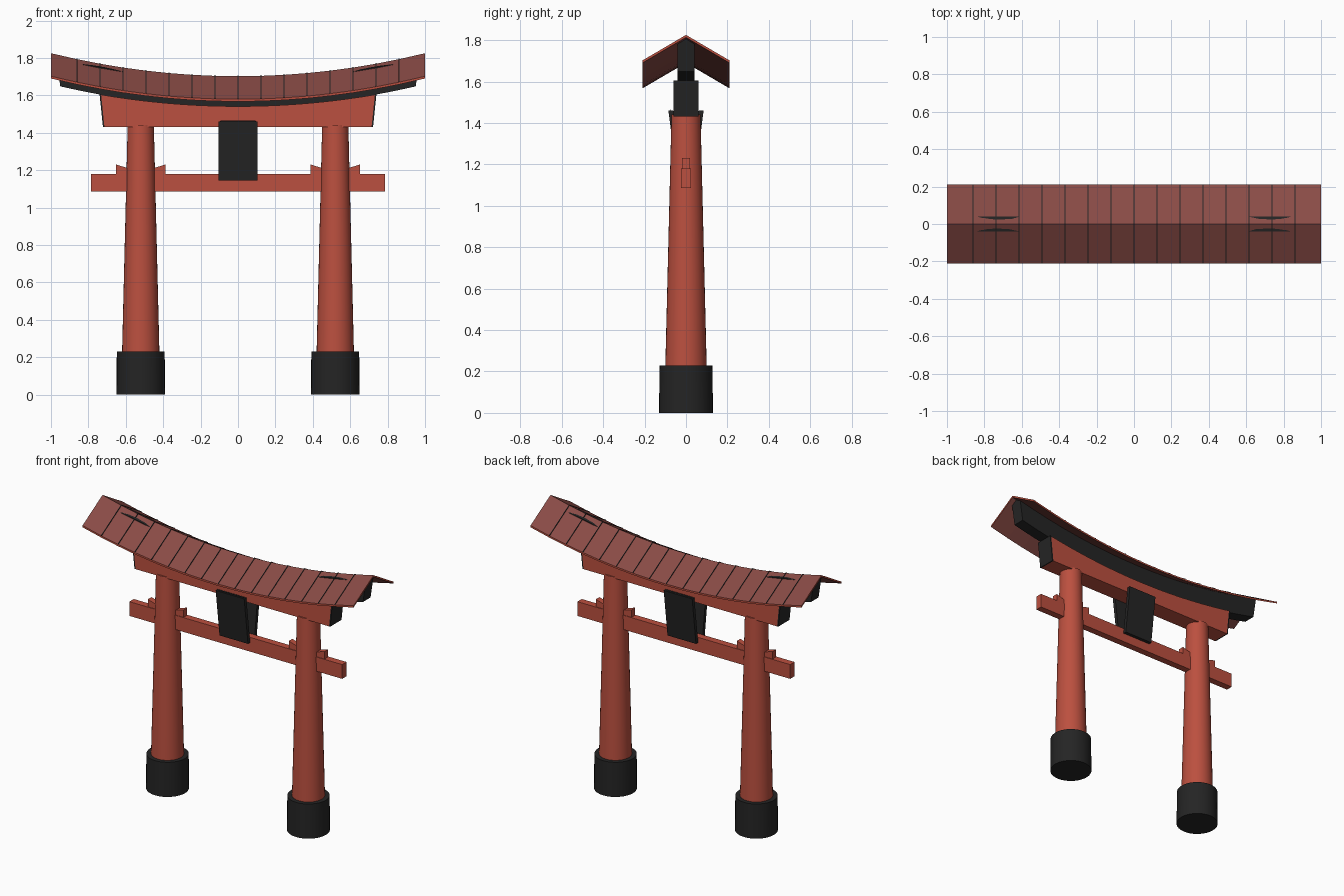
import bpy, bmesh
from mathutils import Vector

cube = bpy.data.objects.get("Cube")
if cube:
    bpy.data.objects.remove(cube, do_unlink=True)


def material(name, r, g, b):
    m = bpy.data.materials.new(name)
    m.use_nodes = True
    m.diffuse_color = (r, g, b, 1)
    bsdf = m.node_tree.nodes["Principled BSDF"]
    bsdf.inputs["Base Color"].default_value = (r, g, b, 1)
    bsdf.inputs["Roughness"].default_value = 0.8
    return m


RED = material("vermilion paint", 0.50, 0.08, 0.05)
BLACK = material("black lacquer", 0.018, 0.018, 0.018)
ROOF = material("brown red roofing", 0.25, 0.07, 0.06)
PALE = material("pale plaque", 0.50, 0.50, 0.46)


def finish(name, bm, mats, rule=None):
    """Turn a bmesh into an object; rule picks a material index per face."""
    bmesh.ops.recalc_face_normals(bm, faces=bm.faces)
    if rule:
        for f in bm.faces:
            f.material_index = rule(f)
    mesh = bpy.data.meshes.new(name)
    bm.to_mesh(mesh)
    bm.free()
    for m in mats:
        mesh.materials.append(m)
    ob = bpy.data.objects.new(name, mesh)
    bpy.context.collection.objects.link(ob)
    return ob


def loft(name, rings, mats, rule=None):
    """Skin equal-length rings of points and cap both ends."""
    bm = bmesh.new()
    rows = [[bm.verts.new(p) for p in ring] for ring in rings]
    n = len(rows[0])
    for a, b in zip(rows, rows[1:]):
        for j in range(n):
            k = (j + 1) % n
            bm.faces.new((a[j], a[k], b[k], b[j]))
    bm.faces.new(rows[0])
    bm.faces.new(rows[-1])
    return finish(name, bm, mats, rule)


def box(name, x0, x1, y0, y1, z0, z1, mat):
    ring = lambda x: [(x, y0, z0), (x, y1, z0), (x, y1, z1), (x, y0, z1)]
    return loft(name, [ring(x0), ring(x1)], [mat])


def column(name, x, r0, r1, z0, z1, mat):
    bm = bmesh.new()
    bmesh.ops.create_cone(bm, cap_ends=True, segments=32, radius1=r0,
                          radius2=r1, depth=z1 - z0)
    bmesh.ops.translate(bm, verts=bm.verts, vec=(x, 0, (z0 + z1) / 2))
    ob = finish(name, bm, [mat])
    bpy.context.view_layer.objects.active = ob
    ob.select_set(True)
    bpy.ops.object.shade_smooth_by_angle()
    ob.select_set(False)


def ridge(x):
    return 1.702 + 0.123 * x * x


def beam_bottom(x):
    return 1.538 + 0.122 * x * x


SLOPE, EAVE, THICK = 0.586, 0.21, 0.012


# Roof: thin bent chevron with red rims
def chevron(x, top, thick, half):
    z, d = ridge(x) + top, SLOPE * half
    return [(x, 0, z), (x, half, z - d), (x, half, z - d - thick),
            (x, 0, z - thick), (x, -half, z - d - thick), (x, -half, z - d)]


seams = [0.123 * k for k in range(-7, 8)]
loft("roof", [chevron(x, 0, THICK, EAVE) for x in [-1] + seams + [1]],
     [ROOF, RED], lambda f: int(abs(f.normal.z) < 0.3))

# Dark seams between the roof panels
for i, x in enumerate(seams):
    w = 0.002
    ring = chevron(x, 0.004, 0.006, EAVE)
    loft(f"roof_seam_{i + 1}",
         [[(x + s, y, z) for _, y, z in ring] for s in (-w, w)], [BLACK])


# Black top beam, filling the space under the roof
def top_beam_ring(x):
    h = 0.04
    zr = ridge(x) - 0.008
    bump = 0.015 * max(0, 1 - ((abs(x) - 0.73) / 0.18) ** 2)
    zs = zr - SLOPE * h + bump
    zb = beam_bottom(x)
    lean = 0.02 * (x / 0.95) ** 5
    return [(x, -h, zb), (x, h, zb), (x + lean, h, zs),
            (x + lean, 0, zr), (x + lean, -h, zs)]


loft("top_beam", [top_beam_ring(0.95 * k / 20) for k in range(-20, 21)], [BLACK])


# Red main beam with curved top, leaning ends and black end caps
def main_beam_ring(x):
    h, zt = 0.06, beam_bottom(x) + 0.003
    lean = 0.018 * x / 0.72
    return [(x, -h, 1.43), (x, h, 1.43), (x + lean, h, zt), (x + lean, -h, zt)]


stations = [0.714 * k / 12 for k in range(-12, 13)]
loft("main_beam", [main_beam_ring(x) for x in [-0.722] + stations + [0.722]],
     [RED, BLACK], lambda f: int(abs(f.calc_center_median().x) > 0.716))

# Lower tie beam
box("tie_beam", -0.785, 0.785, -0.023, 0.023, 1.085, 1.18, RED)

# Pillars, footings and wedges
for side, s in (("left", 1), ("right", -1)):
    px = 0.52 * s
    column(f"{side}_footing", px, 0.13, 0.128, 0, 0.23, BLACK)
    column(f"{side}_pillar", px, 0.10, 0.07, 0.22, 1.44, RED)
    for place, t in (("outer", s), ("inner", -s)):
        rings = [[(px + t * d, y, z) for y, z in
                  ((-0.019, 1.175), (0.019, 1.175), (0.019, top), (-0.019, top))]
                 for d, top in ((0.05, 1.205), (0.132, 1.23))]
        loft(f"{side}_{place}_wedge", rings, [RED])

# Tilted plaques on both faces: black frame, recessed pale panel
for name, s in (("front_plaque", -1), ("back_plaque", 1)):
    bm = bmesh.new()
    bmesh.ops.create_cube(bm, size=1)
    for v in bm.verts:
        outer = v.co.y > 0
        up = v.co.z > 0
        y = (0.085 if up else 0.045) - (0 if outer else 0.023)
        v.co = Vector((v.co.x * 0.21, y * s, 1.46 if up else 1.145))
    face = max(bm.faces, key=lambda f: f.calc_center_median().y * s)
    bmesh.ops.recalc_face_normals(bm, faces=bm.faces)
    bmesh.ops.inset_region(bm, faces=[face], thickness=0.014)
    bmesh.ops.inset_region(bm, faces=[face], thickness=0.001, depth=-0.005)
    face.material_index = 1
    finish(name, bm, [BLACK, PALE])
